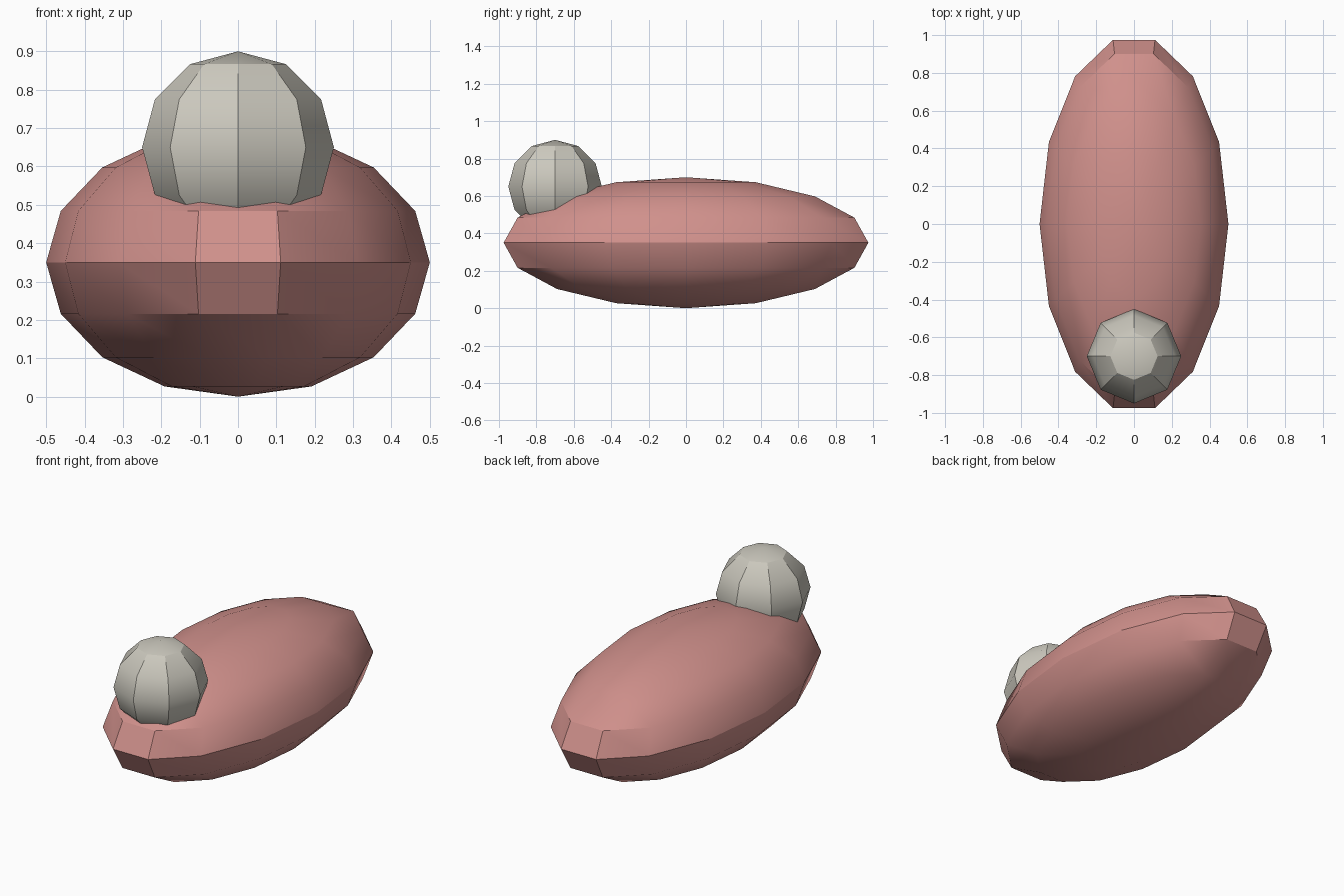
import bpy
import math

cube = bpy.data.objects.get("Cube")
if cube:
    bpy.data.objects.remove(cube, do_unlink=True)


def make_material(name, color):
    mat = bpy.data.materials.new(name)
    mat.use_nodes = True
    mat.diffuse_color = color
    mat.node_tree.nodes["Principled BSDF"].inputs["Base Color"].default_value = color
    return mat


def ellipsoid(name, segments, rings, radii, location, mat):
    bpy.ops.mesh.primitive_uv_sphere_add(
        segments=segments, ring_count=rings, radius=1, location=location)
    obj = bpy.context.object
    obj.name = name
    # Start the segments on the y axis, then stretch to size
    obj.rotation_euler.z = math.pi / 2
    bpy.ops.object.transform_apply(location=False, rotation=True, scale=False)
    obj.scale = radii
    bpy.ops.object.transform_apply(location=False, rotation=False, scale=True)
    bpy.ops.object.shade_smooth_by_angle(angle=math.radians(30))
    obj.data.materials.append(mat)
    return obj


pink = make_material("dusty pink", (0.63, 0.28, 0.26, 1))
grey = make_material("warm grey", (0.61, 0.59, 0.52, 1))

# Long, flattened body
ellipsoid("body", 14, 8, (0.5, 1.0, 0.35), (0, 0, 0.35), pink)

# Round head resting on the front end
ellipsoid("head", 8, 6, (0.25, 0.25, 0.25), (0, -0.7, 0.65), grey)
